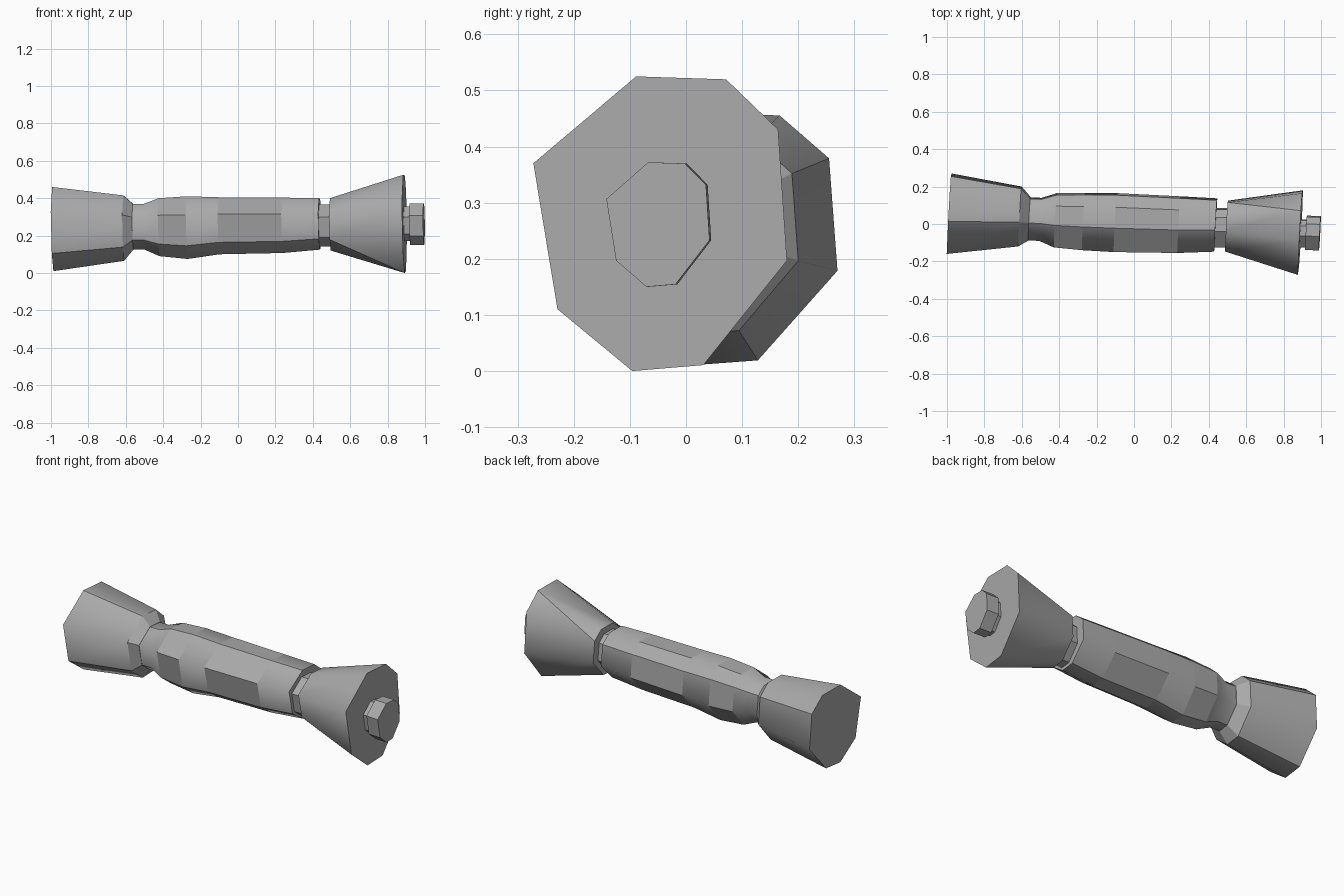
import bpy
import bmesh

if "Cube" in bpy.data.objects:
    bpy.data.objects.remove(bpy.data.objects["Cube"])

# One grey for the whole handle
grey = bpy.data.materials.new("metal grey")
grey.use_nodes = True
grey.diffuse_color = (0.4, 0.4, 0.4, 1)
grey.node_tree.nodes["Principled BSDF"].inputs["Base Color"].default_value = (0.4, 0.4, 0.4, 1)

# Irregular eight-sided section (y, z), scaled to -1..1
SECTION = [(-.19, 1), (.52, .98), (.93, .64), (1, -.25),
           (.34, -.96), (-.22, -1), (-.81, -.58), (-1, .41)]
SLOPE_Y, SLOPE_Z = .055, -.016  # rings lean with the slightly skewed axis


def loft(name, stations, flat=(), twist=False):
    """Stations are (x, y_min, y_max, z_min, z_max); flat lists faceted segments."""
    bm = bmesh.new()
    rings = []
    for x, y0, y1, z0, z1 in stations:
        ring = []
        for sy, sz in SECTION:
            dy, dz = sy * (y1 - y0) / 2, sz * (z1 - z0) / 2
            ring.append(bm.verts.new((x + SLOPE_Y * dy + SLOPE_Z * dz,
                                      (y0 + y1) / 2 + dy, (z0 + z1) / 2 + dz)))
        rings.append(ring)
    for s, (a, b) in enumerate(zip(rings, rings[1:])):
        for i in range(8):
            j = (i + 1) % 8
            if twist and i in (1, 5):
                # Split quad so a thin triangle runs out to the rim
                quads = [(a[i], a[j], b[i]), (a[j], b[j], b[i])]
            else:
                quads = [(a[i], a[j], b[j], b[i])]
            for q in quads:
                bm.faces.new(q).smooth = s not in flat
    # Crease every other long edge, or the split diagonals
    for a, b in zip(rings, rings[1:]):
        pairs = [(a[2], b[1]), (a[6], b[5])] if twist else [(a[i], b[i]) for i in (0, 2, 4, 6)]
        for p in pairs:
            bm.edges.get(p).smooth = False
    bm.faces.new(rings[0])
    bm.faces.new(rings[-1])
    bmesh.ops.recalc_face_normals(bm, faces=bm.faces)
    mesh = bpy.data.meshes.new(name)
    bm.to_mesh(mesh)
    bm.free()
    mesh.materials.append(grey)
    obj = bpy.data.objects.new(name, mesh)
    bpy.context.collection.objects.link(obj)
    return obj


# Flared end with a chamfered lip
loft("flared_end", [(-.988, -.16, .27, .01, .46),
                    (-.61, -.12, .20, .065, .415),
                    (-.56, -.09, .145, .125, .37)], flat=(1,))

# Grip: narrow neck swelling into the long body, with faceted bands
loft("grip", [(-.58, -.088, .143, .127, .368),
              (-.50, -.09, .14, .125, .37),
              (-.42, -.125, .165, .09, .40),
              (-.27, -.14, .167, .075, .41),
              (-.10, -.15, .165, .10, .405),
              (.24, -.155, .148, .107, .403),
              (.437, -.148, .137, .125, .40)], flat=(2, 4))

# Recessed collar between grip and cone
loft("collar", [(.42, -.125, .085, .143, .365),
                (.51, -.125, .085, .143, .365)], flat=(0,))

# Wide cone
loft("cone", [(.495, -.147, .125, .12, .40),
              (.89, -.272, .18, 0, .525)], twist=True)

# Button on a short stem
loft("button_stem", [(.88, -.125, .025, .17, .355),
                     (.93, -.125, .025, .17, .355)], flat=(0,))
loft("button", [(.92, -.138, .045, .15, .372),
                (.994, -.142, .042, .15, .372)], flat=(0,))
